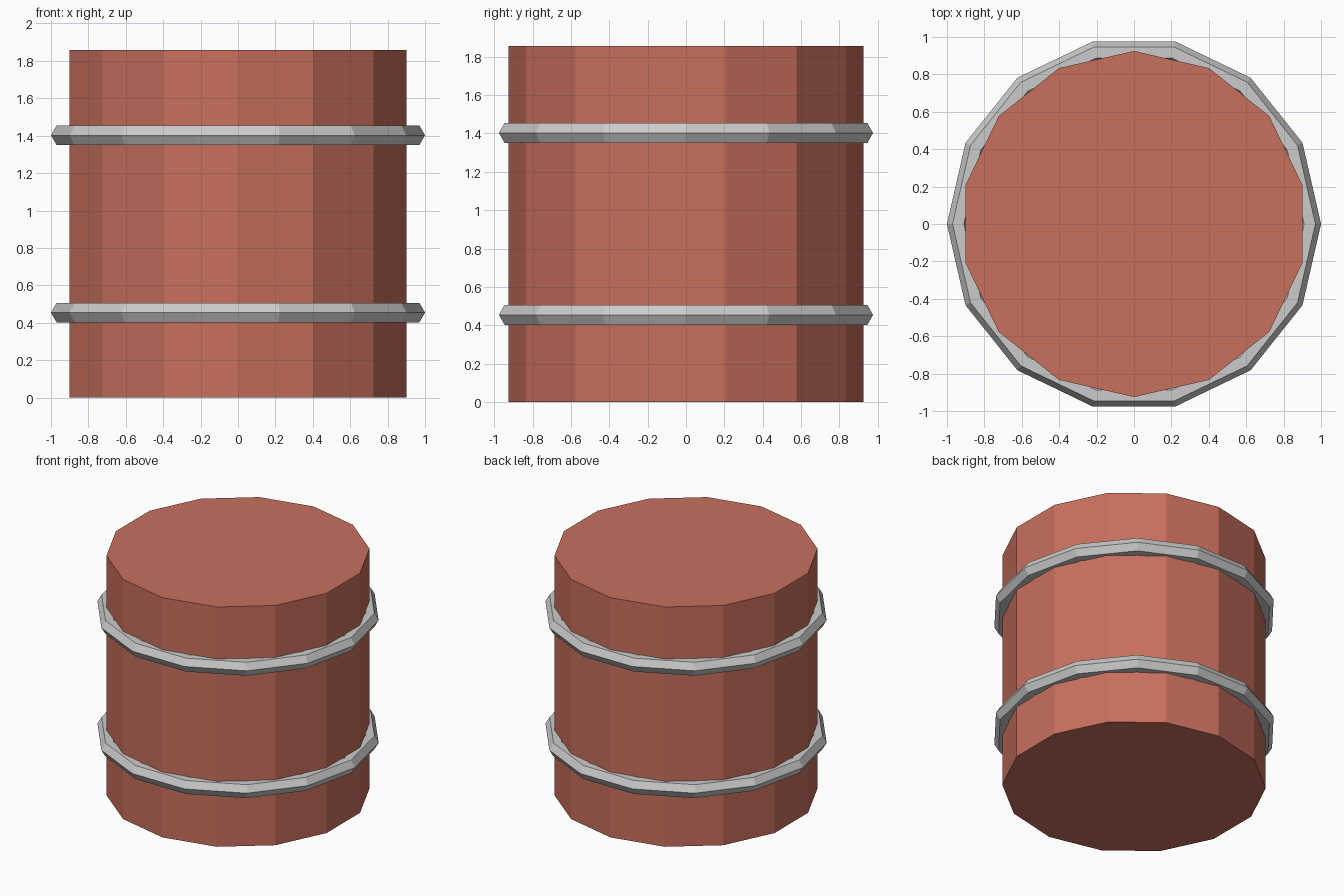
import bpy

if "Cube" in bpy.data.objects:
    bpy.data.objects.remove(bpy.data.objects["Cube"])

SIDES = 14
HEIGHT = 1.857

# Barrel body: straight 14-sided drum with flat ends
bpy.ops.mesh.primitive_cylinder_add(vertices=SIDES, radius=0.925, depth=HEIGHT,
                                    location=(0, 0, HEIGHT / 2))
body = bpy.context.object
body.name = "barrel_body"
red = bpy.data.materials.new("barrel_red")
red.diffuse_color = (0.58, 0.16, 0.11, 1)
red.use_nodes = True
red.node_tree.nodes["Principled BSDF"].inputs["Base Color"].default_value = red.diffuse_color
body.data.materials.append(red)

# Two hoops: hexagonal section rings, placed evenly about mid-height
for name, side in (("lower_hoop", -1), ("upper_hoop", 1)):
    bpy.ops.mesh.primitive_torus_add(major_segments=SIDES, minor_segments=6,
                                     major_radius=0.94, minor_radius=0.06,
                                     location=(0, 0, HEIGHT / 2 + side * 0.474))
    hoop = bpy.context.object
    hoop.name = name
    for face in hoop.data.polygons:
        face.use_smooth = False
